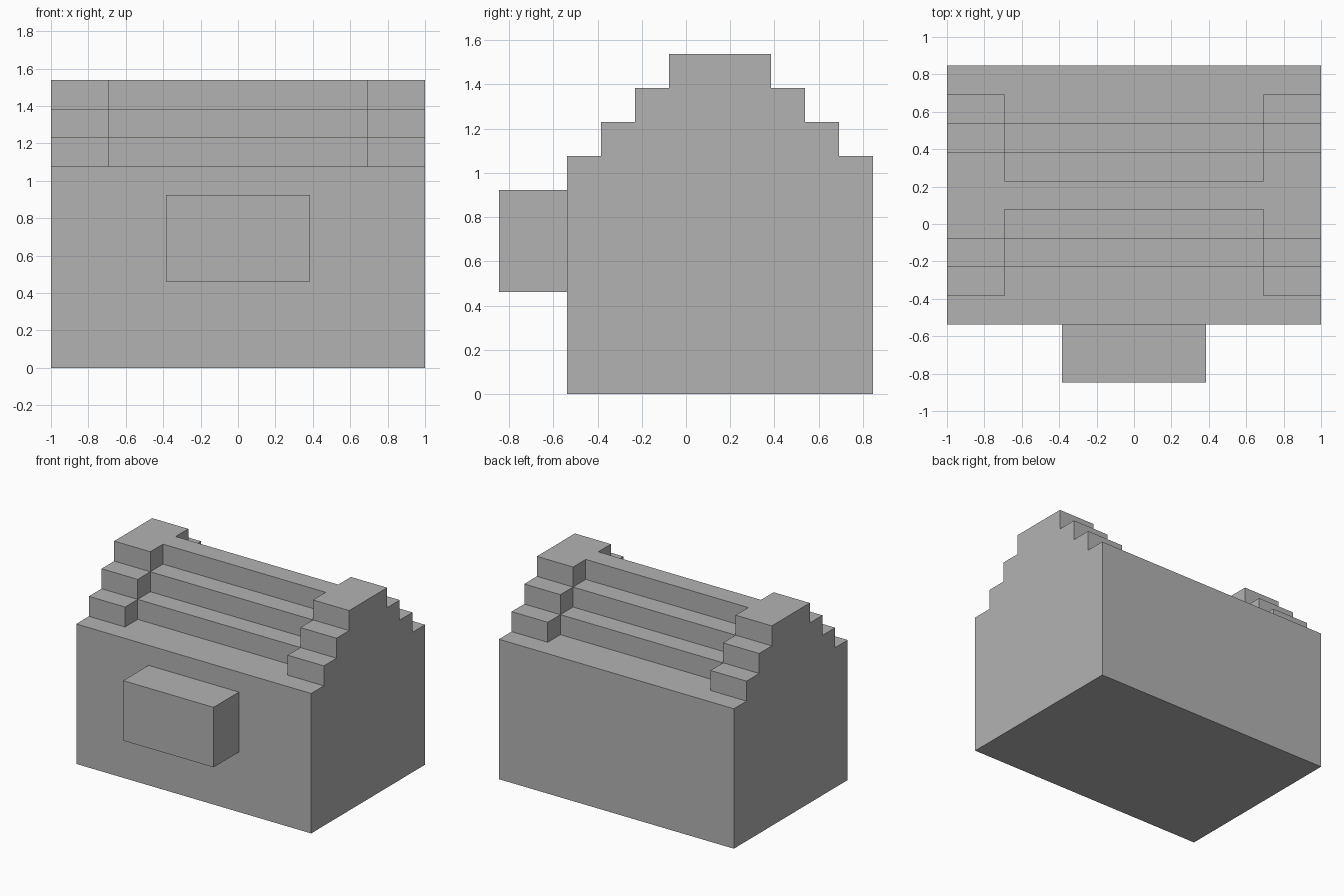
import bpy
import bmesh

cube = bpy.data.objects.get("Cube")
if cube:
    bpy.data.objects.remove(cube, do_unlink=True)

U = 2 / 13            # one block; the model is 13 blocks wide
FRONT, BACK = -3.5, 5.5
MID = (FRONT + BACK) / 2
WALL_TOP, STEPS = 7, 3

grey = bpy.data.materials.new("plain grey")
grey.use_nodes = True
grey.diffuse_color = (0.45, 0.45, 0.45, 1)
grey.node_tree.nodes["Principled BSDF"].inputs["Base Color"].default_value = grey.diffuse_color


def prism(name, profile, x0, x1):
    """Extrude a (y, z) outline, in blocks, from x0 to x1."""
    bm = bmesh.new()
    face = bm.faces.new([bm.verts.new((x0 * U, y * U, z * U)) for y, z in profile])
    new = bmesh.ops.extrude_face_region(bm, geom=[face])["geom"]
    verts = [v for v in new if isinstance(v, bmesh.types.BMVert)]
    bmesh.ops.translate(bm, verts=verts, vec=((x1 - x0) * U, 0, 0))
    bmesh.ops.recalc_face_normals(bm, faces=bm.faces)
    mesh = bpy.data.meshes.new(name)
    bm.to_mesh(mesh)
    bm.free()
    mesh.materials.append(grey)
    obj = bpy.data.objects.new(name, mesh)
    bpy.context.collection.objects.link(obj)
    return obj


def box(y0, y1, z0, z1):
    return [(y0, z0), (y1, z0), (y1, z1), (y0, z1)]


def stepped(half_depth):
    """Symmetric stair outline, losing one block per side at each step."""
    right = []
    for i in range(STEPS):
        right += [(half_depth - i, WALL_TOP + i), (half_depth - i, WALL_TOP + i + 1)]
    left = [(-y, z) for y, z in reversed(right)]
    return [(MID + y, z) for y, z in right + left]


# Main walls
prism("house_body", box(FRONT, BACK, 0, WALL_TOP), -6.5, 6.5)

# Raised stepped gables at both ends, with the lower roof between them
prism("gable_right", stepped(3.5), -6.5, -4.5)
prism("gable_left", stepped(3.5), 4.5, 6.5)
prism("stepped_roof", stepped(2.5), -4.5, 4.5)

# Block projecting from the front wall
prism("front_bay", box(FRONT - 2, FRONT, 3, 6), -2.5, 2.5)
